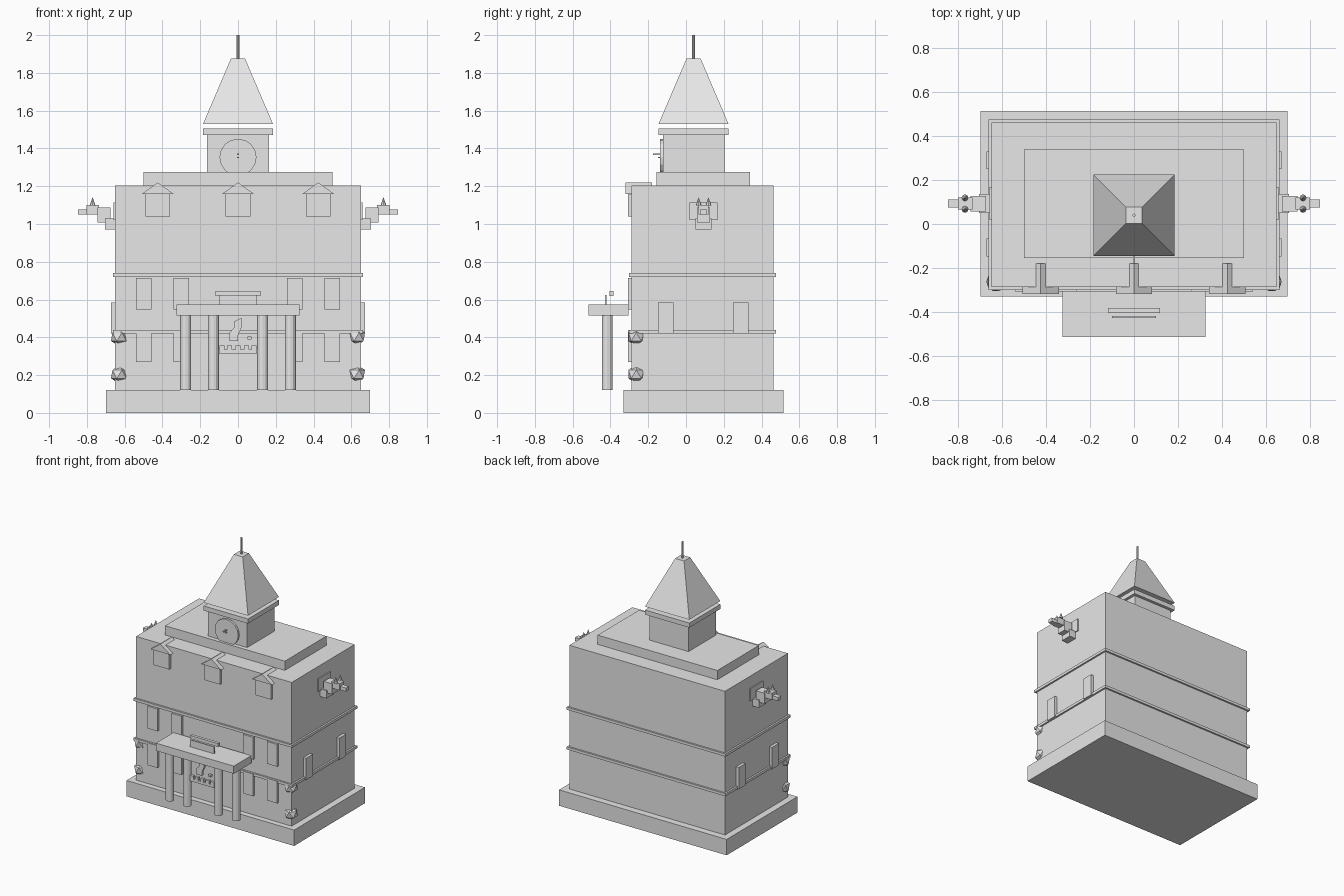
import bpy, bmesh, math
from mathutils import Matrix

cube = bpy.data.objects.get("Cube")
if cube:
    bpy.data.objects.remove(cube, do_unlink=True)

stone = bpy.data.materials.new("light_grey")
stone.use_nodes = True
GREY = (0.8, 0.8, 0.8, 1)
stone.diffuse_color = GREY
stone.node_tree.nodes["Principled BSDF"].inputs["Base Color"].default_value = GREY


def finish(name, bm):
    bmesh.ops.recalc_face_normals(bm, faces=bm.faces)
    mesh = bpy.data.meshes.new(name)
    bm.to_mesh(mesh)
    bm.free()
    mesh.materials.append(stone)
    obj = bpy.data.objects.new(name, mesh)
    bpy.context.collection.objects.link(obj)
    return obj


def box(name, x0, x1, y0, y1, z0, z1):
    bm = bmesh.new()
    bmesh.ops.create_cube(bm, size=1)
    bmesh.ops.scale(bm, vec=(abs(x1 - x0), y1 - y0, z1 - z0), verts=bm.verts)
    bmesh.ops.translate(bm, vec=((x0 + x1) / 2, (y0 + y1) / 2, (z0 + z1) / 2), verts=bm.verts)
    return finish(name, bm)


def cone(name, x, y, z0, z1, r0, r1, sides, turn=0.0):
    bm = bmesh.new()
    bmesh.ops.create_cone(bm, cap_ends=True, segments=sides, radius1=r0, radius2=r1, depth=z1 - z0,
                          matrix=Matrix.Translation((x, y, (z0 + z1) / 2)) @ Matrix.Rotation(turn, 4, "Z"))
    return finish(name, bm)


def prism(name, profile, y0, y1):
    # Extrude an x-z outline along y
    bm = bmesh.new()
    face = bm.faces.new([bm.verts.new((x, y0, z)) for x, z in profile])
    new = bmesh.ops.extrude_face_region(bm, geom=[face])["geom"]
    bmesh.ops.translate(bm, vec=(0, y1 - y0, 0), verts=[v for v in new if isinstance(v, bmesh.types.BMVert)])
    return finish(name, bm)


# Main block, plinth and string courses
box("plinth", -0.7, 0.7, -0.33, 0.515, 0, 0.12)
box("main_block", -0.65, 0.65, -0.288, 0.463, 0.12, 1.205)
for name, z in (("lower_band", 0.42), ("upper_band", 0.72)):
    box(name, -0.663, 0.663, -0.301, 0.476, z, z + 0.02)
box("roof_slab", -0.5, 0.5, -0.155, 0.34, 1.205, 1.275)

# Clock tower with floating pyramid roof
TY = 0.04
box("tower", -0.163, 0.163, TY - 0.163, TY + 0.163, 1.275, 1.47)
box("tower_cornice", -0.185, 0.185, TY - 0.185, TY + 0.185, 1.47, 1.505)
cone("tower_roof", 0, TY, 1.53, 1.877, 0.185 * math.sqrt(2), 0.037 * math.sqrt(2), 4, math.pi / 4)
cone("spire", 0, TY, 1.87, 2.0, 0.0075, 0.0075, 8)
prism("clock_face", [(0.098 * math.cos(i * math.pi / 8), 1.353 + 0.098 * math.sin(i * math.pi / 8))
                     for i in range(16)], -0.137, -0.12)
box("clock_long_hand", -0.005, 0.005, -0.175, -0.135, 1.366, 1.374)
box("clock_short_hand", -0.004, 0.004, -0.148, -0.135, 1.349, 1.356)

# Dormers along the front eave
for x in (-0.425, 0, 0.425):
    box("dormer_window", x - 0.065, x + 0.065, -0.308, -0.27, 1.04, 1.162)
    prism("dormer_roof", [(x - 0.083, 1.16), (x + 0.083, 1.16), (x, 1.22)], -0.32, -0.18)

# Front windows in two rows
for x in (-0.5, -0.3, 0.3, 0.5):
    for z in (0.27, 0.547):
        box("front_window", x - 0.041, x + 0.041, -0.307, -0.28, z, z + 0.168)

# Portico: canopy, columns, sign
box("canopy", -0.325, 0.325, -0.515, -0.305, 0.515, 0.573)
for x in (-0.277, -0.13, 0.13, 0.277):
    cone("column", x, -0.417, 0.12, 0.515, 0.029, 0.029, 12)
box("sign_board", -0.1, 0.1, -0.429, -0.42, 0.573, 0.625)
box("sign_cap", -0.118, 0.118, -0.405, -0.383, 0.62, 0.645)

# Hanging emblem between the inner columns
box("emblem_bar", -0.1, 0.1, -0.43, -0.41, 0.315, 0.335)
for x in (-0.085, -0.045, 0.0, 0.045, 0.085):
    box("emblem_tooth", x - 0.014, x + 0.014, -0.43, -0.41, 0.33, 0.358)
prism("emblem_figure", [(-0.045, 0.38), (0.0, 0.38), (0.0, 0.41), (0.018, 0.45), (0.018, 0.503),
                        (-0.018, 0.485), (-0.022, 0.45), (-0.045, 0.425)], -0.43, -0.41)
box("emblem_dot", 0.05, 0.072, -0.43, -0.41, 0.388, 0.405)

# Side details, mirrored left and right
GY = 0.093
for side, s in (("left", 1), ("right", -1)):
    def side_box(name, x0, x1, half, z0, z1, y=GY):
        box(side + "_" + name, s * x0, s * x1, y - half, y + half, z0, z1)

    for y in (-0.107, 0.29):
        side_box("side_window", 0.64, 0.672, 0.04, 0.42, 0.585, y)

    # Animal-headed waterspout
    side_box("spout_backplate", 0.64, 0.658, 0.075, 1.02, 1.115)
    side_box("spout_bracket", 0.645, 0.705, 0.043, 0.97, 1.028)
    side_box("spout_body", 0.675, 0.745, 0.035, 1.008, 1.088)
    side_box("spout_head", 0.735, 0.802, 0.027, 1.05, 1.1)
    side_box("spout_snout", 0.8, 0.848, 0.018, 1.05, 1.077)
    for dy in (-0.026, 0.026):
        cone(side + "_spout_ear", s * 0.77, GY + dy, 1.097, 1.142, 0.016, 0, 8)

    # Faceted corner ornaments
    for z in (0.205, 0.403):
        bm = bmesh.new()
        bmesh.ops.create_icosphere(bm, subdivisions=1, radius=0.05,
                                   matrix=Matrix.Translation((s * 0.628, -0.263, z)))
        finish(side + "_corner_ornament", bm)
